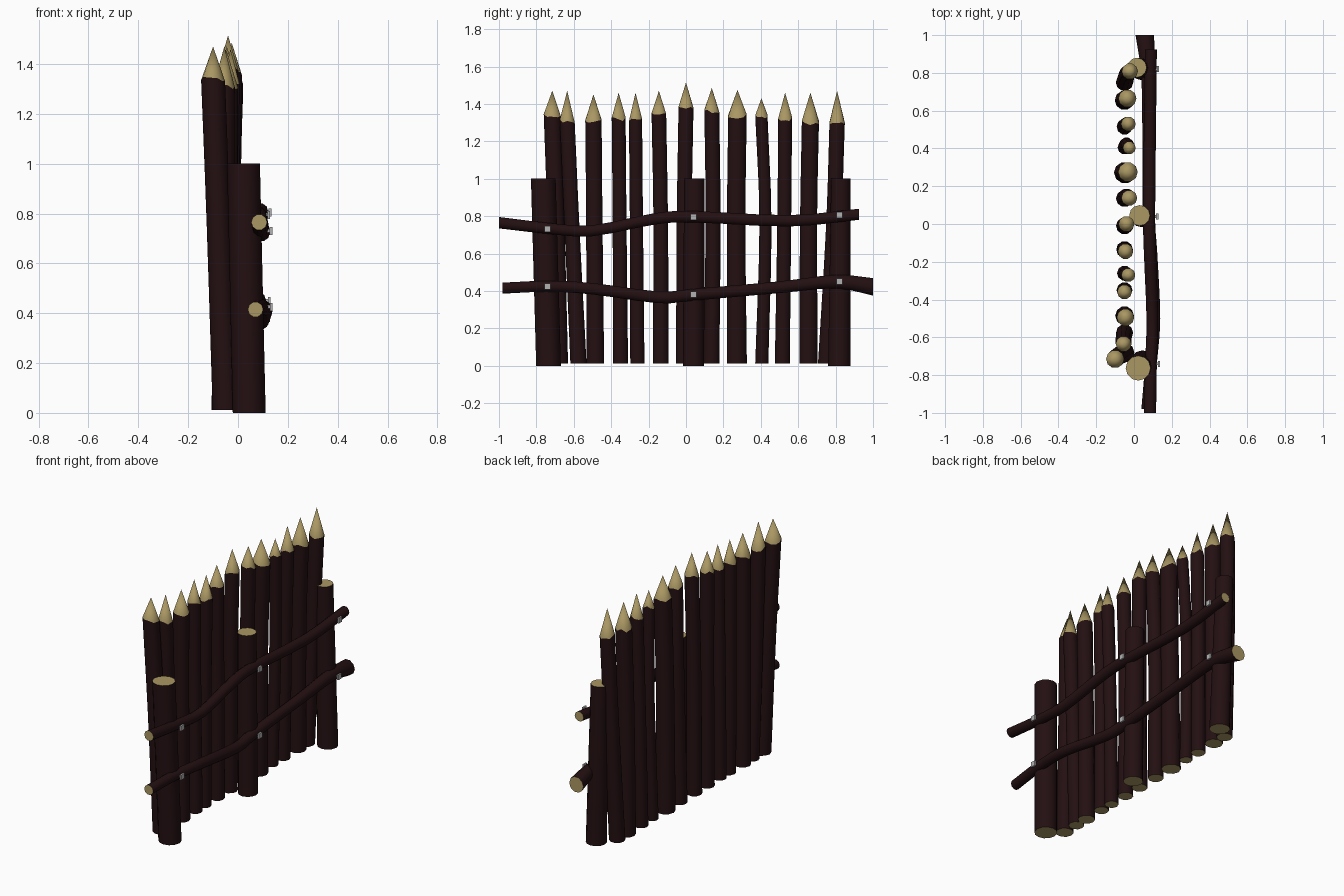
import bpy, bmesh, math, random
from mathutils import Vector

random.seed(4)
if "Cube" in bpy.data.objects:
    bpy.data.objects.remove(bpy.data.objects["Cube"])


def material(name, rgb):
    m = bpy.data.materials.new(name)
    m.use_nodes = True
    m.diffuse_color = (*rgb, 1)
    node = m.node_tree.nodes["Principled BSDF"]
    node.inputs["Base Color"].default_value = (*rgb, 1)
    node.inputs["Roughness"].default_value = 0.9
    return m


BARK = material("dark bark", (0.017, 0.005, 0.006))
WOOD = material("cut wood", (0.40, 0.31, 0.125))
IRON = material("nail grey", (0.45, 0.45, 0.45))


def spline(points, steps):
    """Catmull-Rom curve through tuples of any length."""
    p = [Vector(q) for q in points]
    p = [2 * p[0] - p[1]] + p + [2 * p[-1] - p[-2]]
    out = []
    for a, b, c, d in zip(p, p[1:], p[2:], p[3:]):
        for i in range(steps):
            t = i / steps
            out.append((2 * b + (c - a) * t + (2 * a - 5 * b + 4 * c - d) * t * t
                        + (3 * b - a - 3 * c + d) * t ** 3) / 2)
    return out + [p[-2]]


def log(name, points, u, v, steps=3, sides=10, tip=None):
    """Sweep a round section (axes u, v) along (x, y, z, radius) points."""
    bm = bmesh.new()
    path = spline(points, steps)
    rings = []
    for k, q in enumerate(path):
        ring = []
        for i in range(sides):
            a = math.tau * i / sides
            co = q.xyz + q.w * (math.cos(a) * Vector(u) + math.sin(a) * Vector(v))
            if tip and k == len(path) - 1:
                co.z += random.uniform(-0.014, 0.01)   # uneven axe cut
            ring.append(bm.verts.new(co))
        rings.append(ring)

    def skin(vs, mat, smooth):
        f = bm.faces.new(vs)
        f.material_index, f.smooth = mat, smooth

    for r, s in zip(rings, rings[1:]):
        for i in range(sides):
            j = (i + 1) % sides
            skin((r[i], r[j], s[j], s[i]), 0, True)
    skin(rings[0][::-1], 1, False)
    if tip:
        apex = bm.verts.new(tip)
        for i in range(sides):
            skin((rings[-1][i], rings[-1][(i + 1) % sides], apex), 1, True)
    else:
        skin(rings[-1], 1, False)
    bmesh.ops.recalc_face_normals(bm, faces=bm.faces)
    # crisp edge between bark and cut wood
    for e in bm.edges:
        e.smooth = len({f.material_index for f in e.link_faces}) == 1
    me = bpy.data.meshes.new(name)
    bm.to_mesh(me)
    bm.free()
    me.materials.append(BARK)
    me.materials.append(WOOD)
    ob = bpy.data.objects.new(name, me)
    bpy.context.collection.objects.link(ob)


X, Y, Z = (1, 0, 0), (0, 1, 0), (0, 0, 1)

# Sharpened stakes: base y, middle y, top y, top x, shoulder z, tip z, radius
STAKES = [
    (-0.68, -0.695, -0.715, -0.10, 1.34, 1.47, 0.048),
    (-0.575, -0.61, -0.635, -0.055, 1.31, 1.47, 0.042),
    (-0.485, -0.49, -0.495, -0.045, 1.31, 1.45, 0.046),
    (-0.35, -0.355, -0.36, -0.05, 1.32, 1.46, 0.039),
    (-0.26, -0.265, -0.27, -0.03, 1.32, 1.46, 0.037),
    (-0.135, -0.135, -0.145, -0.045, 1.35, 1.47, 0.041),
    (-0.01, -0.01, 0.0, -0.04, 1.38, 1.515, 0.042),
    (0.135, 0.145, 0.138, -0.025, 1.36, 1.485, 0.042),
    (0.272, 0.268, 0.275, -0.032, 1.335, 1.475, 0.052),
    (0.405, 0.425, 0.403, -0.025, 1.335, 1.43, 0.034),
    (0.515, 0.525, 0.53, -0.03, 1.32, 1.46, 0.039),
    (0.655, 0.655, 0.665, -0.035, 1.30, 1.46, 0.048),
    (0.75, 0.79, 0.808, -0.022, 1.305, 1.47, 0.043),
]
for n, (y0, y1, y2, x, shoulder, tip, r) in enumerate(STAKES, 1):
    log(f"stake_{n}", [(-0.05, y0, 0.012, r * 1.08),
                       ((x - 0.055) / 2, y1, 0.75, r),
                       (x, y2, shoulder, r)], X, Y, tip=(x, y2, tip))

# Flat-topped support posts: base x, base y, top x, top y, base and top radius
POSTS = [(0.045, -0.735, 0.022, -0.763, 0.066, 0.066),
         (0.04, 0.04, 0.03, 0.045, 0.057, 0.055),
         (0.045, 0.82, 0.015, 0.828, 0.06, 0.052)]
for n, (x0, y0, x1, y1, r0, r1) in enumerate(POSTS, 1):
    log(f"post_{n}", [(x0, y0, 0, r0), (x1, y1, 1, r1)], X, Y, sides=12)

# Crooked horizontal rails
log("upper_rail", [(0.085, -1, 0.765, 0.032), (0.09, -0.74, 0.735, 0.031),
                   (0.097, -0.5, 0.722, 0.031), (0.085, -0.17, 0.785, 0.032),
                   (0.08, 0.04, 0.797, 0.032), (0.085, 0.55, 0.775, 0.032),
                   (0.09, 0.925, 0.81, 0.031)], X, Z)
log("lower_rail", [(0.07, -0.98, 0.415, 0.031), (0.09, -0.74, 0.425, 0.031),
                   (0.107, -0.5, 0.412, 0.032), (0.09, -0.15, 0.366, 0.033),
                   (0.078, 0.04, 0.38, 0.033), (0.077, 0.5, 0.42, 0.033),
                   (0.075, 0.8, 0.45, 0.038), (0.057, 1, 0.422, 0.049)], X, Z)

# Square nails where rails cross posts: a shank and a wider head
for n, (x, y, z) in enumerate([(0.129, -0.74, 0.73), (0.12, 0.04, 0.795),
                               (0.125, 0.82, 0.805), (0.13, -0.74, 0.425),
                               (0.12, 0.04, 0.38), (0.122, 0.82, 0.45)], 1):
    for part, size, dx in (("shank", (0.03, 0.014, 0.014), -0.012),
                           ("head", (0.011, 0.032, 0.032), 0.003)):
        bpy.ops.mesh.primitive_cube_add(size=1, location=(x + dx, y, z))
        ob = bpy.context.object
        ob.name = f"nail_{part}_{n}"
        ob.scale = size
        ob.data.materials.append(IRON)
